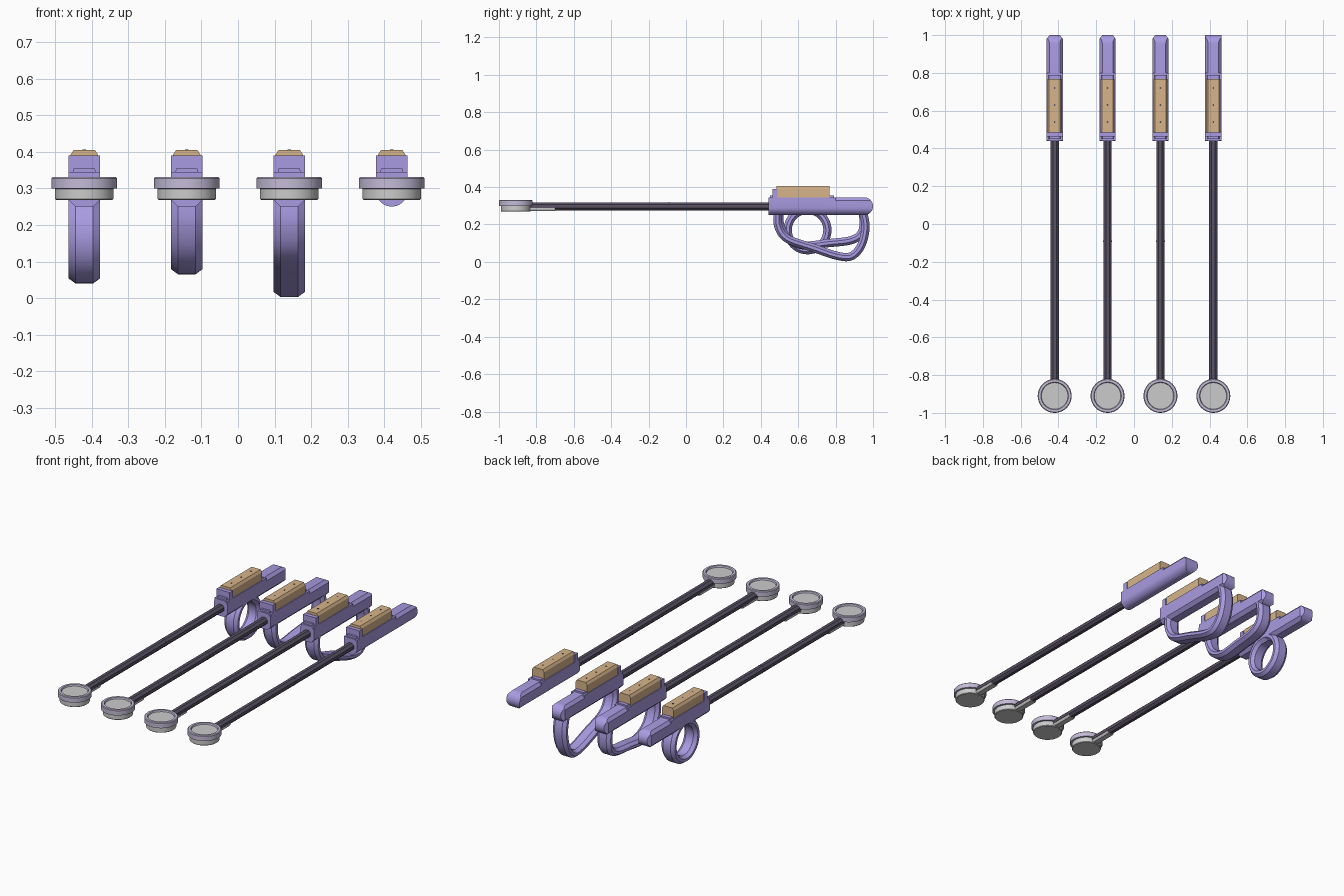
import bpy, bmesh, math
from mathutils import Vector

if "Cube" in bpy.data.objects:
    bpy.data.objects.remove(bpy.data.objects["Cube"])


def material(name, rgb):
    m = bpy.data.materials.new(name)
    m.diffuse_color = (*rgb, 1)
    m.use_nodes = True
    m.node_tree.nodes["Principled BSDF"].inputs["Base Color"].default_value = m.diffuse_color
    return m


PURPLE = material("purple", (0.40, 0.33, 0.76))
TAN = material("tan", (0.68, 0.46, 0.26))
DARK = material("dark_rod", (0.10, 0.085, 0.13))
LILAC = material("lilac_rim", (0.55, 0.50, 0.68))


def finish(bm, name, mat, x, angle=28):
    bmesh.ops.recalc_face_normals(bm, faces=bm.faces[:])
    me = bpy.data.meshes.new(name)
    bm.to_mesh(me)
    bm.free()
    me.shade_smooth()
    me.set_sharp_from_angle(angle=math.radians(angle))
    if mat:
        me.materials.append(mat)
    ob = bpy.data.objects.new(name, me)
    ob.location.x = x
    bpy.context.collection.objects.link(ob)
    return ob


def loft(rings, closed=False):
    bm = bmesh.new()
    vs = [[bm.verts.new(p) for p in r] for r in rings]
    n = len(vs[0])
    pairs = list(zip(vs, vs[1:])) + ([(vs[-1], vs[0])] if closed else [])
    for a, b in pairs:
        for i in range(n):
            bm.faces.new((a[i], a[(i + 1) % n], b[(i + 1) % n], b[i]))
    if not closed:
        bm.faces.new(vs[0])
        bm.faces.new(vs[-1])
    return bm


def prism(section, y0, y1):
    return loft([[(x, y, z) for x, z in section] for y in (y0, y1)])


def mirrored(half):
    """Close a right-hand half section (x > 0) by mirroring it."""
    return half + [(-x, z) for x, z in reversed(half)]


def lathe(profile, cy, seg=40):
    """Solid of revolution about a vertical axis, profile bottom to top."""
    return loft([[(r * math.cos(2 * math.pi * i / seg), cy + r * math.sin(2 * math.pi * i / seg), z)
                  for i in range(seg)] for r, z in profile])


def trim(bm, co, no):
    geom = bm.verts[:] + bm.edges[:] + bm.faces[:]
    cut = bmesh.ops.bisect_plane(bm, geom=geom, plane_co=co, plane_no=no, clear_outer=True)["geom_cut"]
    edges = [e for e in cut if isinstance(e, bmesh.types.BMEdge)]
    if len(edges) > 2:
        bmesh.ops.edgenet_fill(bm, edges=edges)


def smooth_path(pts, steps=6):
    p = [Vector(a) for a in pts]
    p = [2 * p[0] - p[1]] + p + [2 * p[-1] - p[-2]]
    out = []
    for a, b, c, d in zip(p, p[1:], p[2:], p[3:]):
        for k in range(steps):
            t = k / steps
            out.append(0.5 * (2 * b + (c - a) * t + (2 * a - 5 * b + 4 * c - d) * t * t
                              + (3 * b - a - 3 * c + d) * t ** 3))
    return out + [p[-2]]


# Chamfered strap section: (across x, along path normal)
STRAP = mirrored([(0.024, -0.022), (0.043, -0.008), (0.043, 0.008), (0.024, 0.022)])


def strap(path, closed=False):
    rings, n = [], len(path)
    for i, p in enumerate(path):
        a = path[i - 1] if (i or closed) else p
        b = path[(i + 1) % n] if (i < n - 1 or closed) else p
        t = (b - a).normalized()
        rings.append([(x, p.x - t.y * s, p.y + t.x * s) for x, s in STRAP])
    return loft(rings, closed)


# Grip loops in the (y, z) plane, one style per tool
ring_loop = [Vector((0.65 + 0.106 * math.cos(a), 0.170 + 0.108 * math.sin(a)))
             for a in (2 * math.pi * i / 40 for i in range(40))]
short_loop = smooth_path([(0.50, 0.29), (0.503, 0.20), (0.545, 0.125), (0.63, 0.088), (0.76, 0.10),
                          (0.88, 0.115), (0.935, 0.15), (0.95, 0.21), (0.94, 0.29)])
long_loop = smooth_path([(0.495, 0.29), (0.491, 0.20), (0.54, 0.125), (0.68, 0.075), (0.81, 0.032),
                         (0.885, 0.031), (0.938, 0.09), (0.96, 0.19), (0.94, 0.29)])
LOOPS = [(ring_loop, True), (short_loop, False), (long_loop, False), (None, False)]

# Handle sections (x, z)
OCTAGON = mirrored([(0.024, 0.25), (0.043, 0.269), (0.043, 0.328), (0.028, 0.345)])
ROUND = mirrored([(0.043 * math.sin(a), 0.293 - 0.043 * math.cos(a))
                  for a in (math.pi / 2 * (i + 0.5) / 7 for i in range(7))]
                 + [(0.043, 0.328), (0.028, 0.345)])
HEAD_Y = -0.91

for k, (path, closed) in enumerate(LOOPS):
    x = -0.42 + 0.28 * k

    # Handle bar with rounded rear end
    bm = prism(OCTAGON if path else ROUND, 0.44, 1.02)
    for i in range(-6, 7):
        a = math.radians(14 * i)
        no = Vector((0, math.cos(a), math.sin(a)))
        trim(bm, Vector((0, 0.9525, 0.2975)) + no * 0.0475, no)
    if path:
        for s in (-1, 1):
            trim(bm, Vector((s * 0.043, 0.98, 0.3)), Vector((s * 0.8, 0.6, 0)))
    finish(bm, "handle", PURPLE, x)

    # Grip loop
    if path:
        finish(strap(path, closed), "grip_loop", PURPLE, x)

    # Bracket, rear latch and rod collar
    finish(prism(mirrored([(0.043, 0.32), (0.043, 0.39)]), 0.462, 0.49), "front_bracket", PURPLE, x)
    finish(prism(mirrored([(0.043, 0.32), (0.043, 0.345)]), 0.442, 0.80), "handle_deck", PURPLE, x)
    finish(prism(mirrored([(0.034, 0.34), (0.03, 0.354)]), 0.76, 0.79), "rear_latch", PURPLE, x)
    finish(prism(mirrored([(0.036, 0.33), (0.028, 0.356)]), 0.45, 0.47), "rod_collar", PURPLE, x)

    # Control block with three screws
    finish(prism(mirrored([(0.038, 0.34), (0.038, 0.391), (0.029, 0.405)]), 0.485, 0.768),
           "control_block", TAN, x)
    for y in (0.54, 0.63, 0.72):
        finish(lathe([(0.005, 0.40), (0.005, 0.4065)], y, 10), "screw", DARK, x)

    # Long shaft with a seam band and a side rib
    shaft = [(0.024 * math.cos(math.pi * (i + 0.5) / 4), 0.297 + 0.023 * math.sin(math.pi * (i + 0.5) / 4))
             for i in range(8)]
    finish(prism(shaft, -0.84, 0.45), "shaft", DARK, x)
    band = [(a * 1.04, 0.297 + (b - 0.297) * 1.04) for a, b in shaft]
    finish(prism(band, -0.094, -0.087), "shaft_seam", DARK, x)

    # Tongue under the shaft joining the head
    finish(prism(mirrored([(0.016, 0.272), (0.021, 0.28), (0.021, 0.291)]), -0.86, -0.70), "tongue", None, x)

    # Round head: base cup, dished rim and inset plate
    finish(lathe([(0.077, 0.268), (0.08, 0.271), (0.08, 0.303)], HEAD_Y), "head_base", None, x)
    finish(lathe([(0.074, 0.298), (0.09, 0.300), (0.09, 0.327), (0.086, 0.331), (0.073, 0.331), (0.070, 0.321)],
                 HEAD_Y), "head_rim", LILAC, x)
    finish(lathe([(0.069, 0.315), (0.069, 0.323)], HEAD_Y), "head_plate", None, x)
